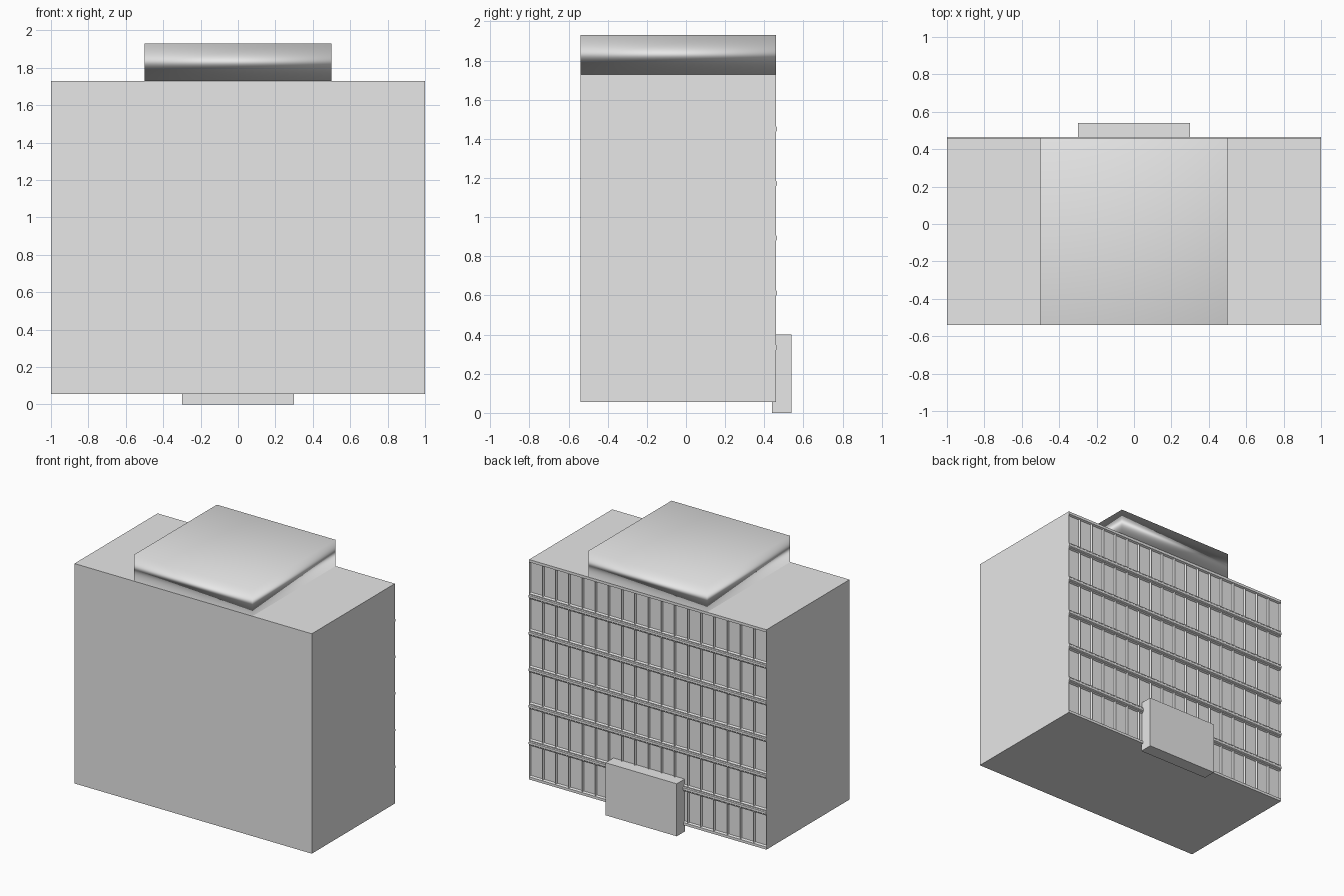
import bpy, bmesh, math
from mathutils import Matrix, Vector

if "Cube" in bpy.data.objects:
    bpy.data.objects.remove(bpy.data.objects["Cube"])

COLS, FLOORS = 18, 6
BASE, TOP = 0.055, 1.73
FRONT, BACK = -0.54, 0.46
PITCH = (TOP - BASE) / FLOORS

gray = bpy.data.materials.new("light_gray")
gray.diffuse_color = (0.8, 0.8, 0.8, 1)
gray.use_nodes = True
gray.node_tree.nodes["Principled BSDF"].inputs["Base Color"].default_value = gray.diffuse_color


def finish(name, bm, smooth=False):
    mesh = bpy.data.meshes.new(name)
    bmesh.ops.recalc_face_normals(bm, faces=bm.faces)
    for f in bm.faces:
        f.smooth = smooth
    bm.to_mesh(mesh)
    bm.free()
    mesh.materials.append(gray)
    obj = bpy.data.objects.new(name, mesh)
    bpy.context.collection.objects.link(obj)
    return obj


def box(lo, hi):
    lo, hi = Vector(lo), Vector(hi)
    bm = bmesh.new()
    bmesh.ops.create_cube(bm, size=1, matrix=Matrix.Translation((lo + hi) / 2)
                          @ Matrix.Diagonal((*(hi - lo), 1)))
    return bm


# Main block, its back wall split into cells and inset as recessed windows
bm = box((-1, FRONT, BASE), (1, BACK, TOP))


def cut_back(co, no):
    faces = [f for f in bm.faces if f.normal.y > 0.9]
    geom = faces + list({e for f in faces for e in f.edges})
    geom += list({v for f in faces for v in f.verts})
    bmesh.ops.bisect_plane(bm, geom=geom, plane_co=co, plane_no=no)
    bm.normal_update()


bm.normal_update()
for i in range(1, COLS):
    cut_back((-1 + 2 * i / COLS, 0, 0), (1, 0, 0))
for i in range(FLOORS):
    for z in (BASE + PITCH * i + 0.02, BASE + PITCH * (i + 1) - 0.02):
        cut_back((0, 0, z), (0, 0, 1))
windows = [f for f in bm.faces if f.normal.y > 0.9
           and f.calc_center_median().y > BACK - 0.01
           and abs(((f.calc_center_median().z - BASE) / PITCH) % 1 - 0.5) < 0.2]
bmesh.ops.inset_individual(bm, faces=windows, thickness=0.009, depth=0)
bmesh.ops.translate(bm, verts=list({v for f in windows for v in f.verts}),
                    vec=(0, -0.015, 0))
finish("building_block", bm)

# Rounded floor bands across the back wall
for i in range(1, FLOORS):
    bm = bmesh.new()
    bmesh.ops.create_cone(bm, cap_ends=True, segments=8, radius1=0.022,
                          radius2=0.022, depth=2,
                          matrix=Matrix.Translation((0, 0.445, BASE + PITCH * i))
                          @ Matrix.Rotation(math.pi / 2, 4, 'Y')
                          @ Matrix.Rotation(math.pi / 8, 4, 'Z'))
    finish("floor_band", bm)

# Soft-shaded roof slab
roof = finish("roof_slab", box((-0.5, FRONT, TOP), (0.5, BACK, 1.93)), smooth=True)
weighted = roof.modifiers.new("area_normals", 'WEIGHTED_NORMAL')
weighted.mode = 'FACE_AREA'
weighted.weight = 50

# Entrance block
finish("entrance_block", box((-0.3, 0.44, 0), (0.3, 0.54, 0.4)))
